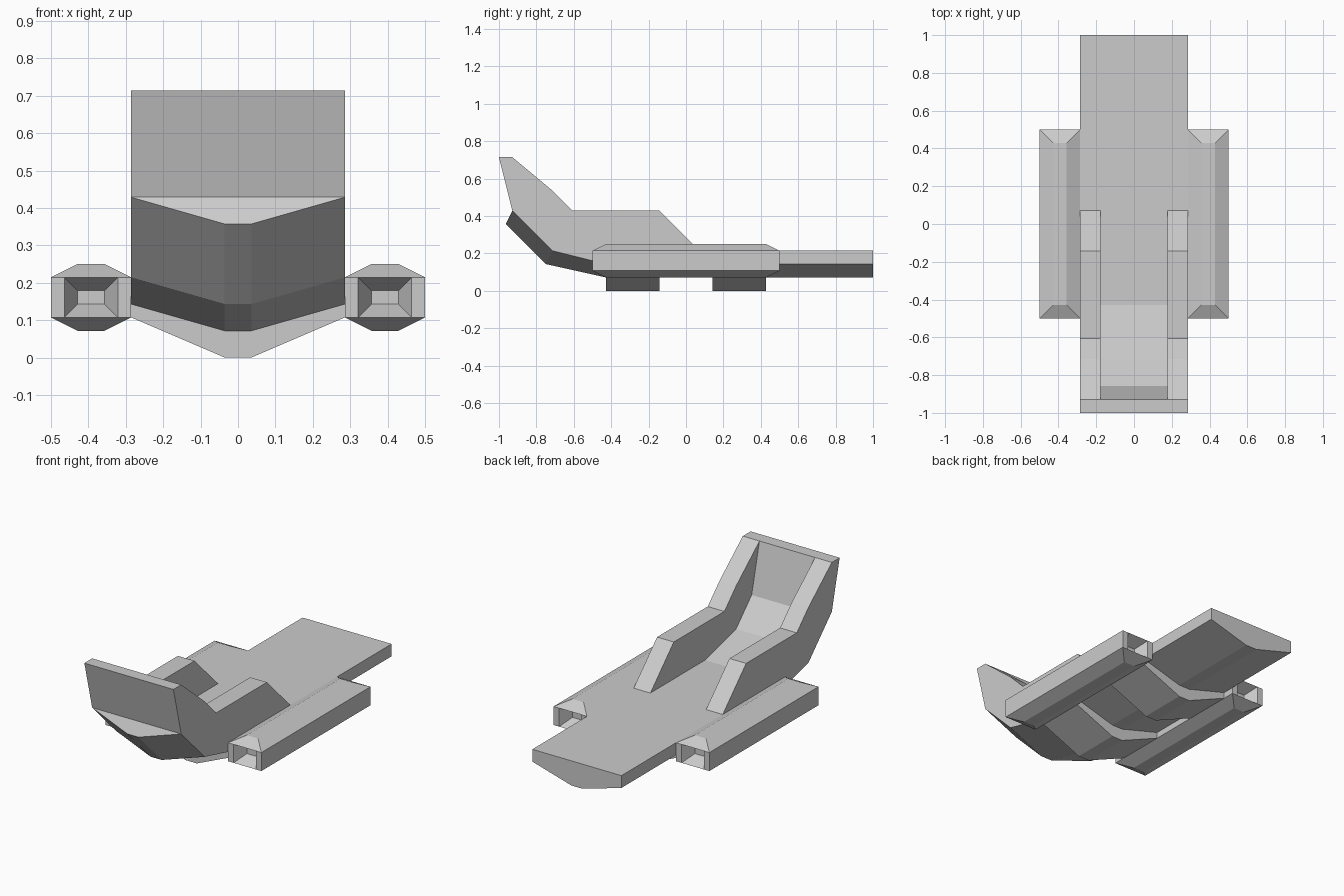
import bpy, bmesh

if "Cube" in bpy.data.objects:
    bpy.data.objects.remove(bpy.data.objects["Cube"])

U = 1 / 14  # modelling grid step


def finish(name, bm, mirror=False):
    bmesh.ops.remove_doubles(bm, verts=bm.verts[:], dist=1e-5)
    bmesh.ops.recalc_face_normals(bm, faces=bm.faces[:])
    me = bpy.data.meshes.new(name)
    bm.to_mesh(me)
    bm.free()
    ob = bpy.data.objects.new(name, me)
    bpy.context.collection.objects.link(ob)
    if mirror:
        ob.modifiers.new("Mirror", 'MIRROR').use_mirror_merge = False
    return ob


def face(bm, pts):
    return bm.faces.new([bm.verts.new(p) for p in pts])


def loft(bm, rings, cap_start=True, cap_end=True):
    for a, b in zip(rings, rings[1:]):
        for i in range(len(a)):
            j = (i + 1) % len(a)
            face(bm, (a[i], a[j], b[j], b[i]))
    if cap_start:
        face(bm, rings[0])
    if cap_end:
        face(bm, rings[-1])


def side_prism(name, profile, x0, x1, mirror=False):
    bm = bmesh.new()
    loft(bm, [[(x, y, z) for y, z in profile] for x in (x0, x1)])
    return finish(name, bm, mirror)


W, K = 4 * U, 0.5 * U  # half width of hull and of keel flat

# Hull: V-bottomed sections as (y, z) of deck, chine and keel, bending up at the bow
stations = [((1, 3*U), (1, 2*U), (1, U)),
            ((-6*U, 3*U), (-6*U, 2*U), (-6*U, U)),
            ((-10*U, 4*U), (-10*U, 3*U), (-10.5*U, 2*U)),
            ((-12*U, 6*U), (-13*U, 6*U), (-13.5*U, 5*U))]
rings = [[(-W, *t), (W, *t), (W, *c), (K, *k), (-K, *k), (-W, *c)]
         for t, c, k in stations]
bm = bmesh.new()
loft(bm, rings, cap_end=False)
end = rings[-1]
face(bm, [end[0], end[1], end[2], end[5]])
face(bm, [end[2], end[3], end[4], end[5]])
finish("hull", bm)

# Cockpit side walls
side_prism("cockpit_wall",
           [(-1, 10*U), (-13*U, 10*U), (-10*U, 7.5*U), (-8.5*U, 6*U), (-2*U, 6*U),
            (U, 3*U), (-6*U, 3*U), (-10*U, 4*U), (-12*U, 6*U), (-13*U, 6*U)],
           2.5 * U, W, mirror=True)

# Front windshield panel between the walls
side_prism("front_panel",
           [(-1, 10*U), (-13*U, 10*U), (-12*U, 6*U), (-13*U, 6*U)], -2.5 * U, 2.5 * U)

# Underside ribs following the V of the hull
rib = [(-W, 1.5*U), (-K, 0), (K, 0), (W, 1.5*U), (W, 2*U), (K, U), (-K, U), (-W, 2*U)]
for name, y0, y1 in (("front_rib", -6*U, -2*U), ("rear_rib", 2*U, 6*U)):
    bm = bmesh.new()
    loft(bm, [[(x, y, z) for x, z in rib] for y in (y0, y1)])
    finish(name, bm)


# Side pods: box with hipped top and bottom and funnel openings at both ends
def flat_rect(x0, x1, y, z):
    return [(x0, -y, z), (x1, -y, z), (x1, y, z), (x0, y, z)]


def upright_rect(x0, x1, y, z0, z1):
    return [(x0, y, z0), (x1, y, z0), (x1, y, z1), (x0, y, z1)]


X0, X1, Z0, Z1 = 4*U, 7*U, 1.5*U, 3*U
bm = bmesh.new()
loft(bm, [flat_rect(5*U, 6*U, 6*U, U), flat_rect(X0, X1, 7*U, Z0)], cap_end=False)
loft(bm, [flat_rect(X0, X1, 7*U, Z1), flat_rect(5*U, 6*U, 6*U, 3.5*U)], cap_start=False)
for x in (X0, X1):
    face(bm, [(x, -7*U, Z0), (x, 7*U, Z0), (x, 7*U, Z1), (x, -7*U, Z1)])
for s in (-1, 1):
    face(bm, upright_rect(X0, 4.5*U, s*7*U, Z0, Z1))
    face(bm, upright_rect(6.5*U, X1, s*7*U, Z0, Z1))
    loft(bm, [upright_rect(4.5*U, 6.5*U, s*7*U, Z0, Z1),
              upright_rect(5*U, 6*U, s*6*U, 2*U, 2.5*U)], cap_start=False)
finish("side_pod", bm, mirror=True)
